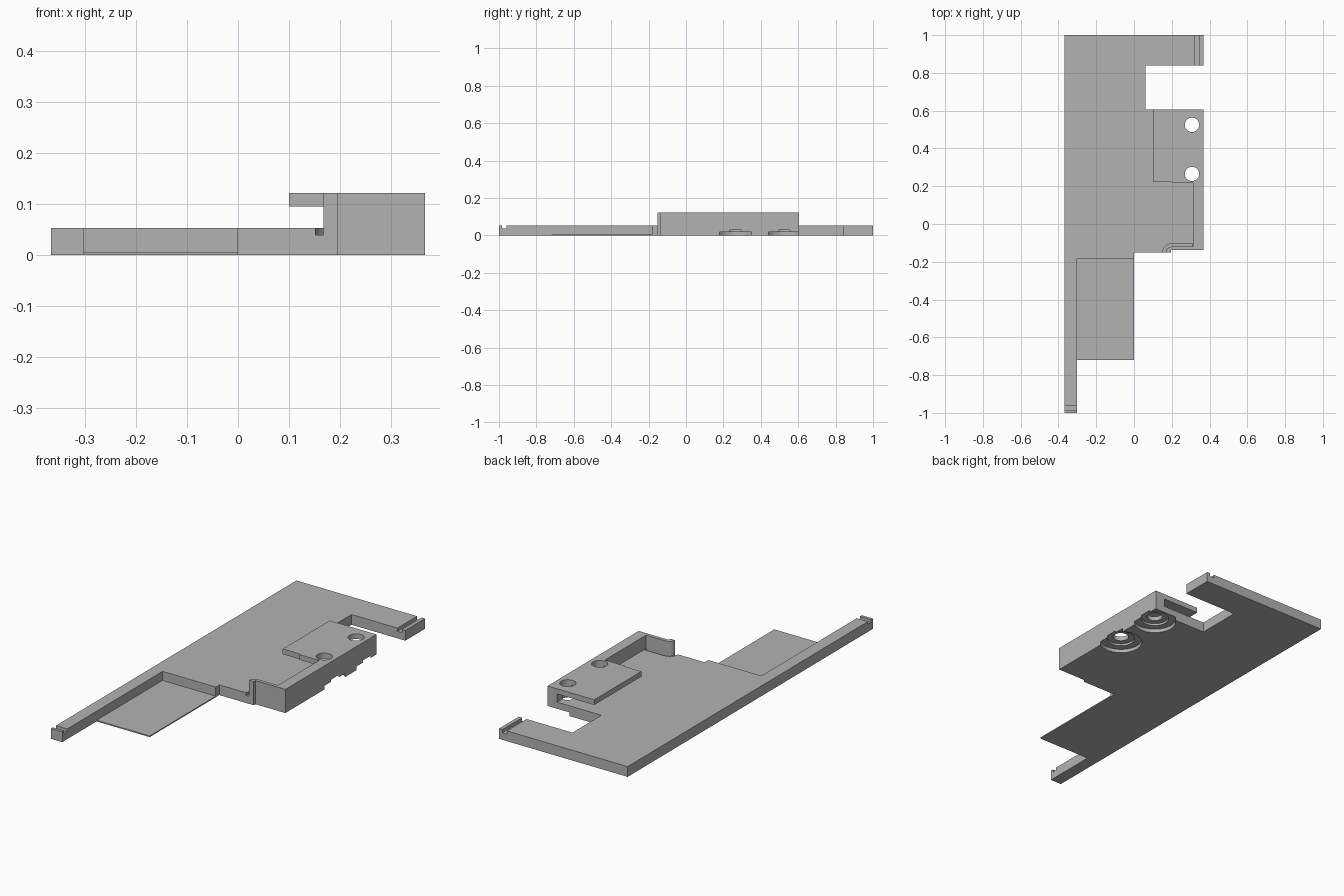
import bpy, bmesh, math

cube = bpy.data.objects.get("Cube")
if cube:
    bpy.data.objects.remove(cube, do_unlink=True)

grey = bpy.data.materials.new("plain grey")
grey.use_nodes = True
GREY = (0.45, 0.45, 0.45, 1)
grey.diffuse_color = GREY
grey.node_tree.nodes["Principled BSDF"].inputs["Base Color"].default_value = GREY


def slab(name, outline, z0, z1):
    """Extrude a flat outline from z0 to z1."""
    bm = bmesh.new()
    face = bm.faces.new([bm.verts.new((x, y, z0)) for x, y in outline])
    top = bmesh.ops.extrude_face_region(bm, geom=[face])["geom"]
    for v in top:
        if isinstance(v, bmesh.types.BMVert):
            v.co.z = z1
    bmesh.ops.recalc_face_normals(bm, faces=bm.faces)
    mesh = bpy.data.meshes.new(name)
    bm.to_mesh(mesh)
    bm.free()
    mesh.materials.append(grey)
    obj = bpy.data.objects.new(name, mesh)
    bpy.context.collection.objects.link(obj)
    return obj


def rect(x0, x1, y0, y1):
    return [(x0, y0), (x1, y0), (x1, y1), (x0, y1)]


def arc(cx, cy, r, a0, a1, n):
    angles = [math.radians(a0 + (a1 - a0) * i / n) for i in range(n + 1)]
    return [(cx + r * math.cos(a), cy + r * math.sin(a)) for a in angles]


def cut(obj, outline, z0, z1):
    """Subtract an extruded outline, then drop the cutter."""
    cutter = slab("cutter", outline, z0, z1)
    cutter.hide_render = True
    mod = obj.modifiers.new("cut", "BOOLEAN")
    mod.operation = "DIFFERENCE"
    mod.solver = "EXACT"
    mod.object = cutter
    bpy.context.view_layer.objects.active = obj
    bpy.ops.object.modifier_apply(modifier=mod.name)
    bpy.data.objects.remove(cutter, do_unlink=True)


LEFT, RIGHT = -0.367, 0.367
DECK, RIM = 0.053, 0.122
POST = (0.2, -0.152)

# Base plate with the side notch and the long front arm
base = slab("base_plate", [
    (LEFT, 1), (RIGHT, 1), (RIGHT, 0.84), (0.06, 0.84), (0.06, 0.605),
    (RIGHT, 0.605), (RIGHT, -0.138), (0.196, -0.138), (0.196, -0.152),
    (0, -0.152), (0, -0.182), (-0.303, -0.182), (-0.303, -1), (LEFT, -1)], 0, DECK)

# Snap grooves on both arm ends
cut(base, rect(0.322, 0.348, 0.8, 1.1), 0.036, 0.1)
cut(base, rect(-0.5, -0.2, -0.985, -0.96), 0.038, 0.1)

# Groove following the curved front lip
groove = [(0.31, -0.12), (0.31, -0.104)] + arc(*POST, 0.048, 90, 180, 8)
groove += [(0.152, -0.17), (0.168, -0.17)] + arc(*POST, 0.032, 180, 90, 8)
cut(base, groove, 0.039, 0.1)

# Side wall and curved front lip in one piece
wall = slab("side_wall", [
    (RIGHT, 0.605), (0.312, 0.605), (0.312, -0.12)]
    + arc(*POST, 0.032, 90, 180, 8)
    + [(0.196, -0.152), (0.196, -0.138), (RIGHT, -0.138)], DECK, RIM)

# Overhanging flange
flange = slab("top_flange", [
    (0.1, 0.605), (0.1, 0.222), (0.2, 0.222), (0.2, 0.216),
    (0.312, 0.216), (0.312, 0.605)], 0.095, RIM)

# Screw holes, with stepped round recesses underneath
for y in (0.265, 0.525):
    def disc(r):
        return arc(0.307, y, r, 0, 352.5, 47)
    cut(base, disc(0.104), -0.05, 0.019)
    cut(base, disc(0.068), -0.05, 0.03)
    for part in (base, wall, flange):
        cut(part, disc(0.038), -0.1, 0.3)

# Thin front sheet
slab("thin_sheet", rect(-0.303, 0, -0.72, -0.182), 0, 0.006)
